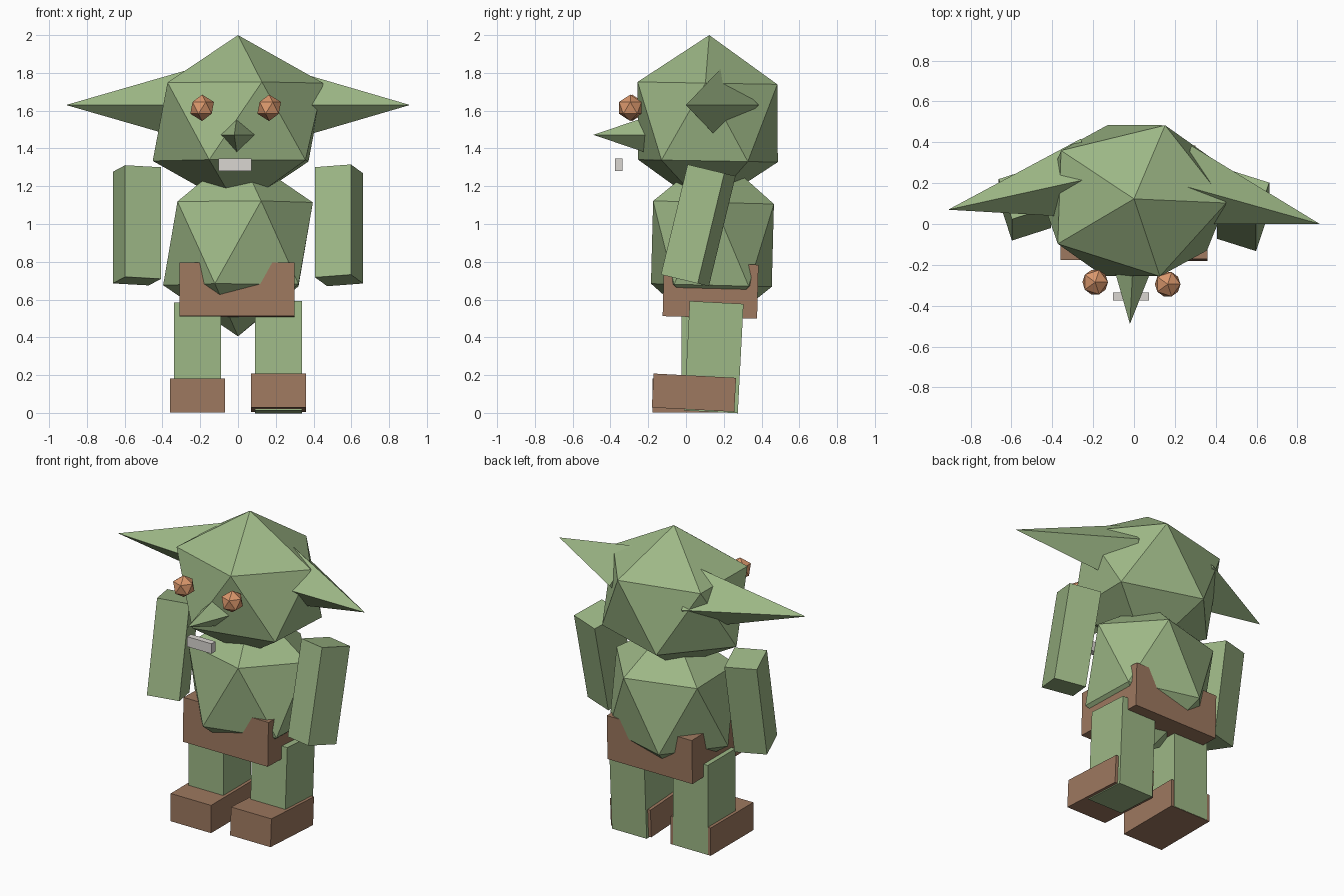
import bpy
from math import radians
from mathutils import Matrix, Vector

if "Cube" in bpy.data.objects:
    bpy.data.objects.remove(bpy.data.objects["Cube"], do_unlink=True)


def material(name, color):
    mat = bpy.data.materials.new(name)
    mat.use_nodes = True
    mat.diffuse_color = (*color, 1)
    mat.node_tree.nodes["Principled BSDF"].inputs["Base Color"].default_value = (*color, 1)
    return mat


green = material("skin_green", (0.34, 0.48, 0.24))
brown = material("leather_brown", (0.34, 0.19, 0.115))
orange = material("eye_orange", (0.70, 0.31, 0.15))
white = material("tooth_white", (0.70, 0.67, 0.64))


def finish(name, mat, center, scale, rot):
    """Name the active object and place it; it turns about z first, then x."""
    ob = bpy.context.object
    ob.name = name
    ob.data.materials.append(mat)
    turn = Matrix.Rotation(radians(rot[0]), 4, 'X') @ Matrix.Rotation(radians(rot[1]), 4, 'Z')
    ob.data.transform(Matrix.Translation(center) @ turn @ Matrix.Diagonal((*scale, 1)))
    return ob


def box(name, mat, center, size, rot=(0, 0)):
    bpy.ops.mesh.primitive_cube_add(size=1)
    return finish(name, mat, center, size, rot)


def ball(name, mat, center, radii, rot=(0, 0)):
    bpy.ops.mesh.primitive_ico_sphere_add(subdivisions=1, radius=1)
    return finish(name, mat, center, radii, rot)


def spike(name, tip, direction, radius, length):
    """Four-sided pyramid with its point at tip, widening along direction."""
    bpy.ops.mesh.primitive_cone_add(vertices=4, radius1=radius, radius2=0, depth=length)
    ob = bpy.context.object
    ob.name = name
    ob.data.materials.append(green)
    axis = Vector(direction).normalized()
    side = axis.cross(Vector((0, 0, 1))).normalized()
    turn = Matrix((side, Vector((0, 0, 1)), -axis)).transposed()
    if turn.determinant() < 0:
        turn = Matrix((-side, Vector((0, 0, 1)), -axis)).transposed()
    ob.data.transform(Matrix.Translation(Vector(tip) + axis * length / 2) @ turn.to_4x4())


# Head and torso
ball("head", green, (0, 0.115, 1.54), (0.505, 0.435, 0.46), (-1, -2))
ball("torso", green, (0, 0.14, 0.895), (0.443, 0.376, 0.49), (-1.5, 0))

# Ears and nose
spike("left_ear", (0.91, 0.0, 1.63), (-1, 0.28, 0), 0.2, 0.71)
spike("right_ear", (-0.91, 0.07, 1.63), (1, 0.22, 0), 0.2, 0.71)
spike("nose", (-0.02, -0.49, 1.472), (0.05, 1, 0), 0.095, 0.28)

# Eyes and tooth
ball("left_eye", orange, (0.165, -0.295, 1.615), (0.07, 0.07, 0.07))
ball("right_eye", orange, (-0.19, -0.285, 1.615), (0.07, 0.07, 0.07))
box("tooth", white, (-0.015, -0.355, 1.313), (0.175, 0.04, 0.065))

# Shorts
box("shorts", brown, (-0.005, 0.13, 0.648), (0.61, 0.5, 0.285), (-1.5, 0))

# Limbs
for name, s, arm_y, arm_tilt, leg_y, foot_z, tilt in (
        ("left", 1, 0.065, -13.6, 0.147, 0.107, -3),
        ("right", -1, 0.1, -10, 0.12, 0.093, 0)):
    box(name + "_arm", green, (s * 0.535, arm_y, 0.993), (0.2, 0.21, 0.6), (arm_tilt, -18 * s))
    box(name + "_leg", green, (s * 0.215, leg_y, 0.295), (0.25, 0.285, 0.58), (tilt, 0))
    box(name + "_foot", brown, (s * 0.215, 0.042, foot_z), (0.29, 0.437, 0.18), (tilt, 0))
